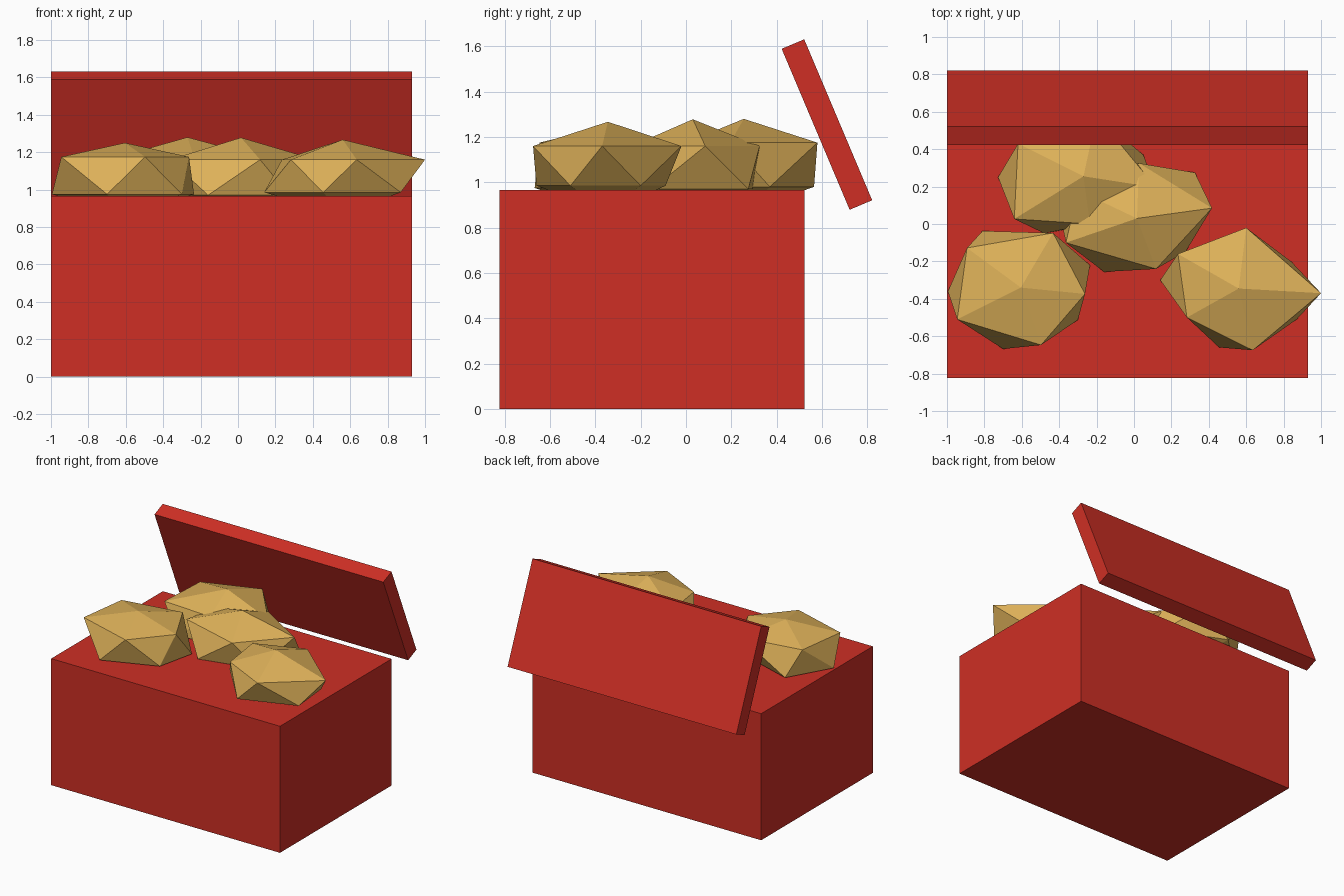
import bpy, bmesh, math

if "Cube" in bpy.data.objects:
    bpy.data.objects.remove(bpy.data.objects["Cube"])


def material(name, color):
    m = bpy.data.materials.new(name)
    m.diffuse_color = (*color, 1)
    m.use_nodes = True
    m.node_tree.nodes["Principled BSDF"].inputs["Base Color"].default_value = m.diffuse_color
    return m


RED = material("red", (0.62, 0.028, 0.018))
GOLD = material("gold", (0.73, 0.44, 0.10))


def finish(bm, name, mat):
    bmesh.ops.recalc_face_normals(bm, faces=bm.faces)
    mesh = bpy.data.meshes.new(name)
    bm.to_mesh(mesh)
    bm.free()
    mesh.materials.append(mat)
    ob = bpy.data.objects.new(name, mesh)
    bpy.context.collection.objects.link(ob)
    return ob


def box(name, size, center, tilt=0):
    bm = bmesh.new()
    bmesh.ops.create_cube(bm, size=1)
    bmesh.ops.scale(bm, vec=size, verts=bm.verts)
    ob = finish(bm, name, RED)
    ob.location = center
    ob.rotation_euler.x = tilt


def nugget(name, apex, upper, lower, z_upper=1.17, z_lower=0.975):
    """Irregular 20-sided lump: apex, two rings of five and a sunken base point."""
    bm = bmesh.new()
    points = [apex, (apex[0], apex[1], 0.87)]
    points += [(x, y, z_upper) for x, y in upper]
    points += [(x, y, z_lower) for x, y in lower]
    for p in points:
        bm.verts.new(p)
    bmesh.ops.convex_hull(bm, input=bm.verts)
    finish(bm, name, GOLD)


# Chest body and the open lid leaning behind it
box("chest_body", (1.93, 1.345, 0.965), (-0.035, -0.15, 0.4825))
box("chest_lid", (1.93, 0.108, 0.771), (-0.035, 0.622, 1.255), math.radians(22.9))

# Gold lumps resting in the top of the chest
nugget("nugget_front_left", (-0.605, -0.34, 1.25),
       [(-0.893, -0.128), (-0.433, -0.048), (-0.262, -0.374), (-0.497, -0.647), (-0.945, -0.51)],
       [(-0.81, -0.037), (-0.995, -0.36), (-0.70, -0.668), (-0.30, -0.513), (-0.235, -0.22)],
       1.175, 0.975)
nugget("nugget_front_right", (0.56, -0.345, 1.267),
       [(1.0, -0.37), (0.60, -0.02), (0.235, -0.16), (0.283, -0.50), (0.635, -0.675)],
       [(0.14, -0.30), (0.455, -0.66), (0.87, -0.51), (0.84, -0.20), (0.42, -0.09)],
       1.16, 0.985)
nugget("nugget_centre", (0.016, 0.03, 1.278),
       [(0.417, 0.085), (0.118, -0.24), (-0.364, -0.10), (-0.30, 0.18), (0.027, 0.325)],
       [(-0.16, -0.256), (0.275, -0.15), (0.326, 0.275), (-0.10, 0.30), (-0.385, 0.0)],
       1.16, 0.97)
nugget("nugget_back", (-0.27, 0.255, 1.28),
       [(0.118, 0.195), (-0.235, 0.0), (-0.64, 0.027), (-0.62, 0.43), (-0.20, 0.58)],
       [(-0.727, 0.25), (-0.48, -0.05), (-0.02, 0.03), (0.05, 0.37), (-0.40, 0.565)],
       1.175, 0.98)
